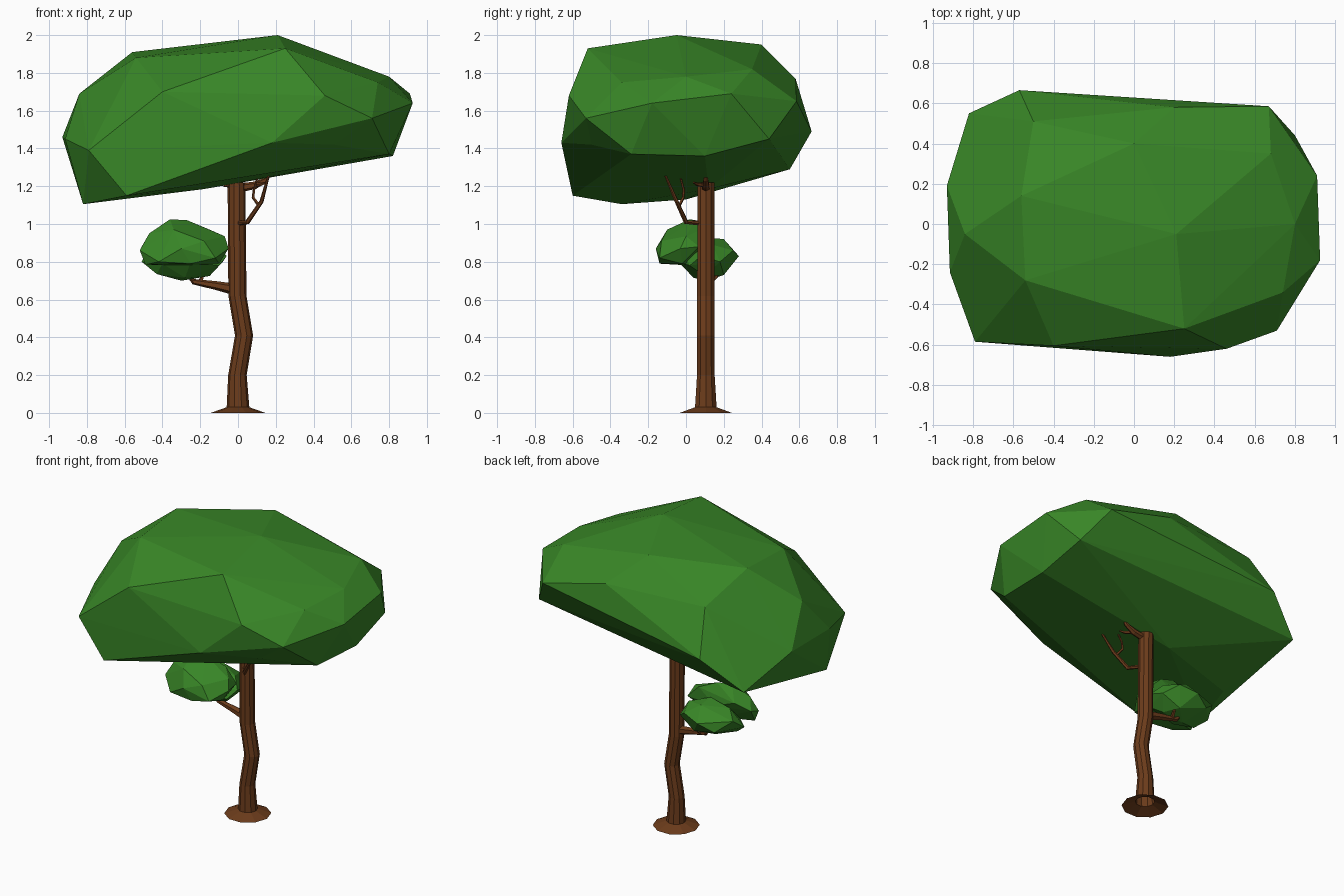
import bpy, bmesh, math
from mathutils import Vector


def material(name, rgb):
    m = bpy.data.materials.new(name)
    m.diffuse_color = (*rgb, 1)
    return m


LEAF = material("leaf_green", (0.04, 0.24, 0.02))
BARK = material("bark_brown", (0.15, 0.045, 0.011))


def finish(bm, name, mat):
    bmesh.ops.recalc_face_normals(bm, faces=bm.faces)
    me = bpy.data.meshes.new(name)
    bm.to_mesh(me)
    bm.free()
    me.materials.append(mat)
    ob = bpy.data.objects.new(name, me)
    bpy.context.collection.objects.link(ob)
    return ob


def foliage(name, points):
    """Faceted leaf mass: convex hull around a few points."""
    bm = bmesh.new()
    for p in points:
        bm.verts.new(p)
    res = bmesh.ops.convex_hull(bm, input=bm.verts)
    loose = [v for v in bm.verts if not v.link_faces]
    bmesh.ops.delete(bm, geom=loose, context='VERTS')
    return finish(bm, name, LEAF)


def tube(name, path, sides, flat=False, cap_start=True):
    """Tapered limb along (x, y, z, radius) stations."""
    bm = bmesh.new()
    pts = [Vector(p[:3]) for p in path]
    rings = []
    for i, p in enumerate(pts):
        t = pts[min(i + 1, len(pts) - 1)] - pts[max(i - 1, 0)]
        t = Vector((0, 0, 1)) if flat else t.normalized()
        u = t.cross(Vector((0, 1, 0))).normalized()
        w = t.cross(u)
        r = path[i][3]
        rings.append([bm.verts.new(p + r * (u * math.cos(a) + w * math.sin(a)))
                      for a in (math.tau * k / sides for k in range(sides))])
    for a, b in zip(rings, rings[1:]):
        for k in range(sides):
            j = (k + 1) % sides
            bm.faces.new((a[k], a[j], b[j], b[k]))
    if cap_start:
        bm.faces.new(rings[0])
    bm.faces.new(rings[-1])
    return finish(bm, name, BARK)


# Trunk with flared, open foot
tube("trunk", [(0, .105, 0, .145), (0, .105, .03, .06), (-.003, .105, .2, .049),
               (.032, .105, .41, .048), (-.003, .105, .62, .048),
               (-.008, .105, 1.22, .047)], 10, flat=True, cap_start=False)

# Low left branch and its twigs
tube("low_branch", [(0, .105, .65, .032), (-.12, .115, .675, .023),
                    (-.24, .125, .695, .014)], 6)
tube("low_twig_left", [(-.23, .125, .69, .014), (-.255, .125, .72, .011),
                       (-.27, .12, .79, .006)], 5)
tube("low_twig_right", [(-.20, .125, .69, .013), (-.19, .16, .72, .010),
                        (-.195, .17, .79, .006)], 5)

# Right branch leaning forward, with a side twig
tube("right_branch", [(0, .08, 1.005, .014), (.05, 0, 1.01, .013),
                      (.125, -.05, 1.12, .011), (.165, -.115, 1.27, .006)], 6)
tube("right_twig", [(.11, -.035, 1.10, .009), (.08, -.015, 1.14, .008),
                    (.085, -.012, 1.18, .007), (.105, -.03, 1.25, .005)], 5)

# Top fork under the canopy
tube("top_branch", [(0, .105, 1.19, .024), (.09, .105, 1.205, .02),
                    (.15, .105, 1.235, .013), (.18, .105, 1.29, .006)], 6)
tube("top_twig", [(.09, .1, 1.205, .012), (.12, .06, 1.21, .01),
                  (.15, .04, 1.22, .005)], 5)
tube("top_stub", [(0, .105, 1.2, .014), (-.075, .09, 1.205, .008)], 5)

# Large slanted canopy
foliage("canopy", [
    # front side
    (-.59, -.60, 1.15), (-.79, -.585, 1.39), (-.40, -.605, 1.70), (.18, -.66, 1.43),
    (.46, -.62, 1.68), (.25, -.52, 1.93), (.71, -.53, 1.56), (.51, -.50, 1.42),
    # right side
    (.80, -.29, 1.37), (.82, .10, 1.36), (.925, -.18, 1.64), (.91, .24, 1.69),
    (.80, .44, 1.45), (.67, .585, 1.65),
    # back side
    (-.57, .665, 1.49), (-.82, .55, 1.29), (.20, .58, 1.77), (-.50, .51, 1.77),
    # left side
    (-.93, .19, 1.46), (-.915, -.24, 1.45), (-.84, -.05, 1.69), (-.82, -.34, 1.105),
    (-.72, 0, 1.13),
    # top
    (-.56, .14, 1.91), (-.54, -.28, 1.88), (.21, -.05, 2.0), (0, .40, 1.95),
    (.68, .35, 1.82), (.80, 0, 1.78), (.74, -.34, 1.75),
    # underside
    (-.18, .12, 1.185), (.50, .05, 1.35)])

# Two small leaf clumps on the low branch
foliage("upper_clump", [
    (-.52, -.04, .86), (-.51, .03, .88), (-.47, -.02, .95), (-.36, .02, 1.025),
    (-.27, .05, 1.02), (-.34, -.10, .97), (-.18, -.13, .91), (-.07, .0, .935),
    (-.05, -.03, .87), (-.06, .07, .88), (-.12, -.14, .82), (-.30, -.16, .87),
    (-.42, -.13, .80), (-.49, -.04, .785), (-.25, -.14, .79), (-.10, -.02, .79),
    (-.28, .09, .88), (-.28, .03, .78), (-.15, .08, .97), (-.42, .08, .93)])
foliage("lower_clump", [
    (-.51, .10, .80), (-.48, .18, .86), (-.43, .06, .735), (-.30, .11, .70),
    (-.15, .10, .725), (-.20, .20, .73), (-.06, .08, .83), (-.08, .18, .80),
    (-.10, .02, .78), (-.25, -.04, .80), (-.40, -.01, .79), (-.20, -.02, .86),
    (-.12, .14, .89), (-.25, .09, .93), (-.25, .20, .92), (-.40, .10, .90),
    (-.28, .28, .83), (-.38, .24, .78), (-.16, .25, .86), (-.28, .04, .715)])
